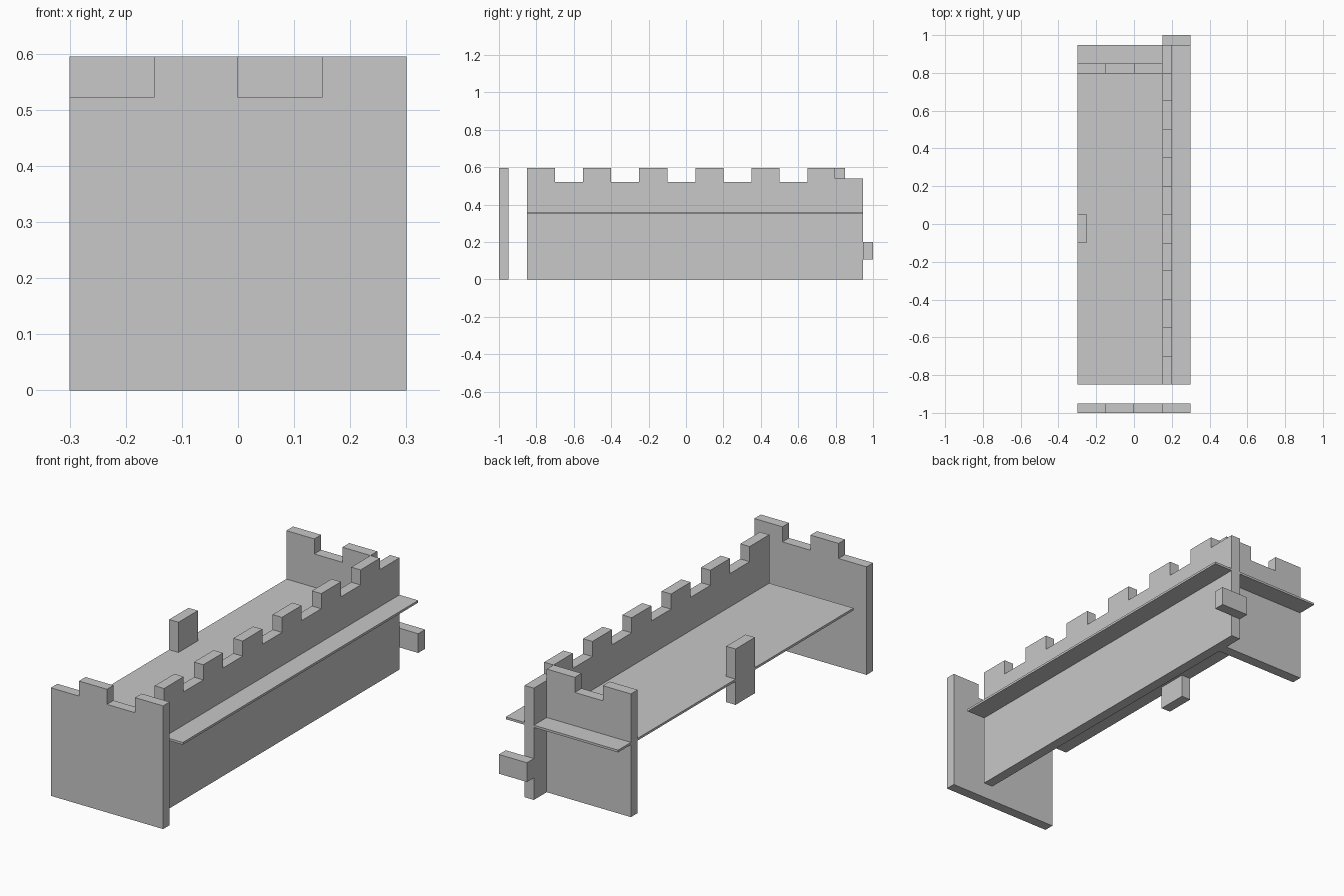
import bpy
import bmesh
from mathutils import Vector

if "Cube" in bpy.data.objects:
    bpy.data.objects.remove(bpy.data.objects["Cube"])

grey = bpy.data.materials.new("light grey")
grey.diffuse_color = (0.58, 0.58, 0.58, 1)
grey.use_nodes = True
grey.node_tree.nodes["Principled BSDF"].inputs["Base Color"].default_value = grey.diffuse_color

TOP, NOTCH = 0.595, 0.522


def finish(name, bm):
    bmesh.ops.recalc_face_normals(bm, faces=bm.faces)
    mesh = bpy.data.meshes.new(name)
    bm.to_mesh(mesh)
    bm.free()
    mesh.materials.append(grey)
    obj = bpy.data.objects.new(name, mesh)
    bpy.context.collection.objects.link(obj)
    return obj


def box(name, lo, hi):
    """Axis-aligned block between two corners."""
    bm = bmesh.new()
    bmesh.ops.create_cube(bm, size=1)
    for v in bm.verts:
        v.co = [(a + b) / 2 + c * (b - a) for a, b, c in zip(lo, hi, v.co)]
    return finish(name, bm)


def wall(name, steps, axis, near, far):
    """Stepped wall: steps are (start, end, height) along the chosen axis."""
    profile = [(steps[0][0], 0)]
    for a, b, h in steps:
        profile += [(a, h), (b, h)]
    profile.append((steps[-1][1], 0))
    bm = bmesh.new()
    verts = [bm.verts.new((u, near, z) if axis == "x" else (near, u, z))
             for u, z in profile]
    face = bm.faces.new(verts)
    out = bmesh.ops.extrude_face_region(bm, geom=[face])
    shift = Vector((0, far - near, 0) if axis == "x" else (far - near, 0, 0))
    bmesh.ops.translate(
        bm, vec=shift,
        verts=[e for e in out["geom"] if isinstance(e, bmesh.types.BMVert)])
    return finish(name, bm)


# Front battlement wall: notch, merlon, notch, merlon
wall("front_wall", [(-0.3 + 0.15 * i, -0.15 + 0.15 * i, TOP if i % 2 else NOTCH)
                    for i in range(4)], "x", -1.0, -0.95)

# Back battlement wall: merlon, notch, merlon
wall("back_wall", [(-0.3 + 0.15 * i, -0.15 + 0.15 * i, NOTCH if i % 2 else TOP)
                   for i in range(3)], "x", 0.797, 0.849)

# Long side wall with a lower step at its back end
edges = [-0.85 + 0.15 * i for i in range(11)] + [0.797]
steps = [(a, b, NOTCH if i % 2 else TOP)
         for i, (a, b) in enumerate(zip(edges, edges[1:]))]
wall("side_wall", steps + [(0.797, 0.947, 0.54)], "y", 0.15, 0.2)

# Walkway floor running through the walls
box("floor", (-0.3, -0.85, 0.35), (0.3, 0.947, 0.361))

# Upright post on the open side
box("post", (-0.3, -0.097, 0.237), (-0.25, 0.05, 0.507))

# Peg block on the back end of the side wall
box("peg", (0.15, 0.947, 0.107), (0.3, 1.0, 0.2))
